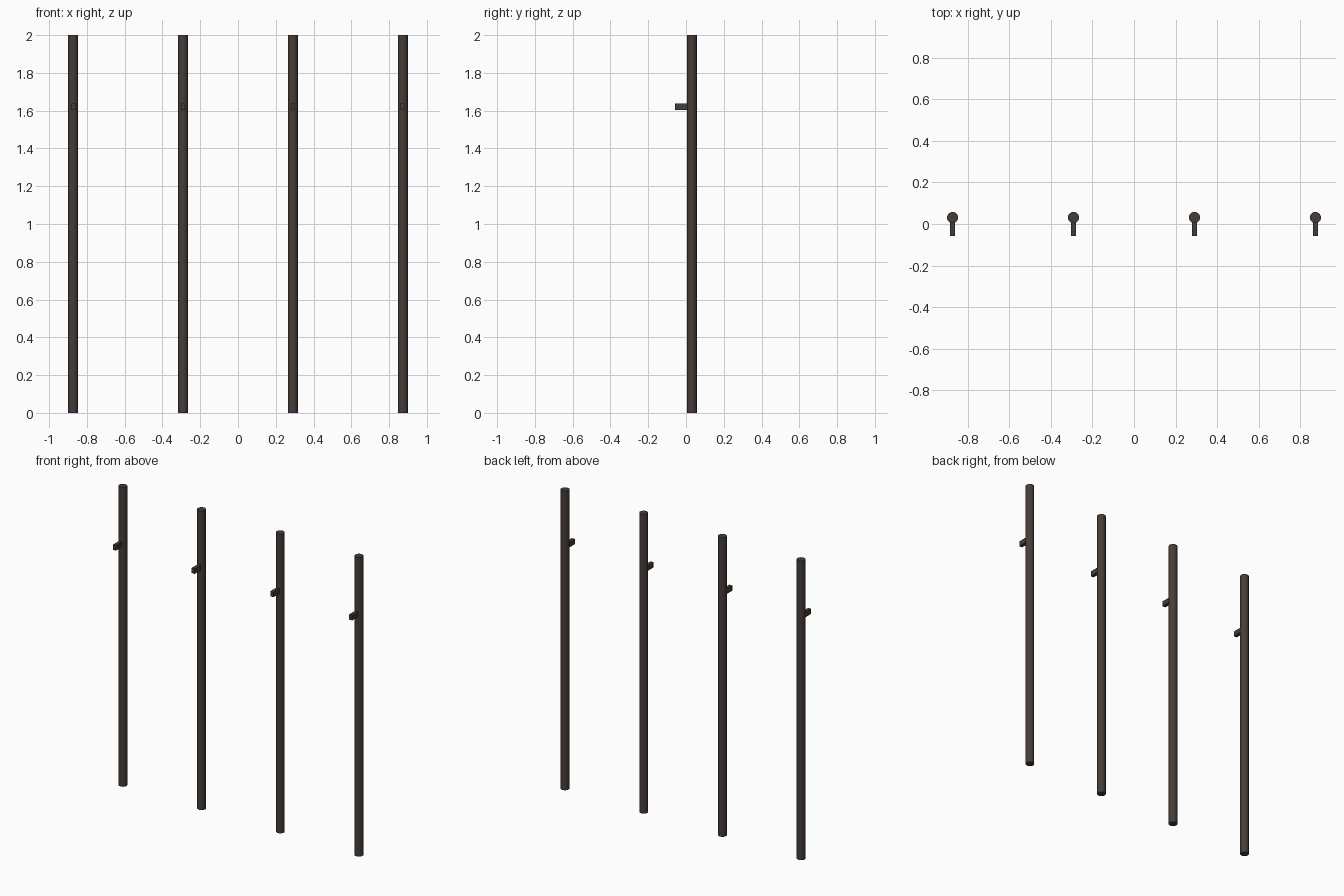
import bpy

if "Cube" in bpy.data.objects:
    bpy.data.objects.remove(bpy.data.objects["Cube"])

POST_X = (-0.873, -0.291, 0.291, 0.873)
RADIUS = 0.027
POST_Y = 0.031
FRONT_Y = -0.058

mat = bpy.data.materials.new("dark_metal")
mat.diffuse_color = (0.06, 0.047, 0.04, 1)
mat.use_nodes = True
mat.node_tree.nodes["Principled BSDF"].inputs["Base Color"].default_value = mat.diffuse_color


def add_post(name, x):
    # Round upright, full height
    bpy.ops.mesh.primitive_cylinder_add(vertices=20, radius=RADIUS, depth=2.0,
                                        location=(x, POST_Y, 1.0))
    post = bpy.context.object
    post.name = name
    post.data.materials.append(mat)
    bpy.ops.object.shade_smooth_by_angle()


def add_peg(name, x):
    # Square bracket reaching forward, embedded in the post
    back = POST_Y - 0.01
    bpy.ops.mesh.primitive_cube_add(size=1, location=(x, (FRONT_Y + back) / 2, 1.62))
    peg = bpy.context.object
    peg.name = name
    peg.scale = (0.023, back - FRONT_Y, 0.034)
    bpy.ops.object.transform_apply(location=False, rotation=False, scale=True)
    peg.data.materials.append(mat)


for i, x in enumerate(POST_X, 1):
    add_post(f"post_{i}", x)
    add_peg(f"bracket_{i}", x)
